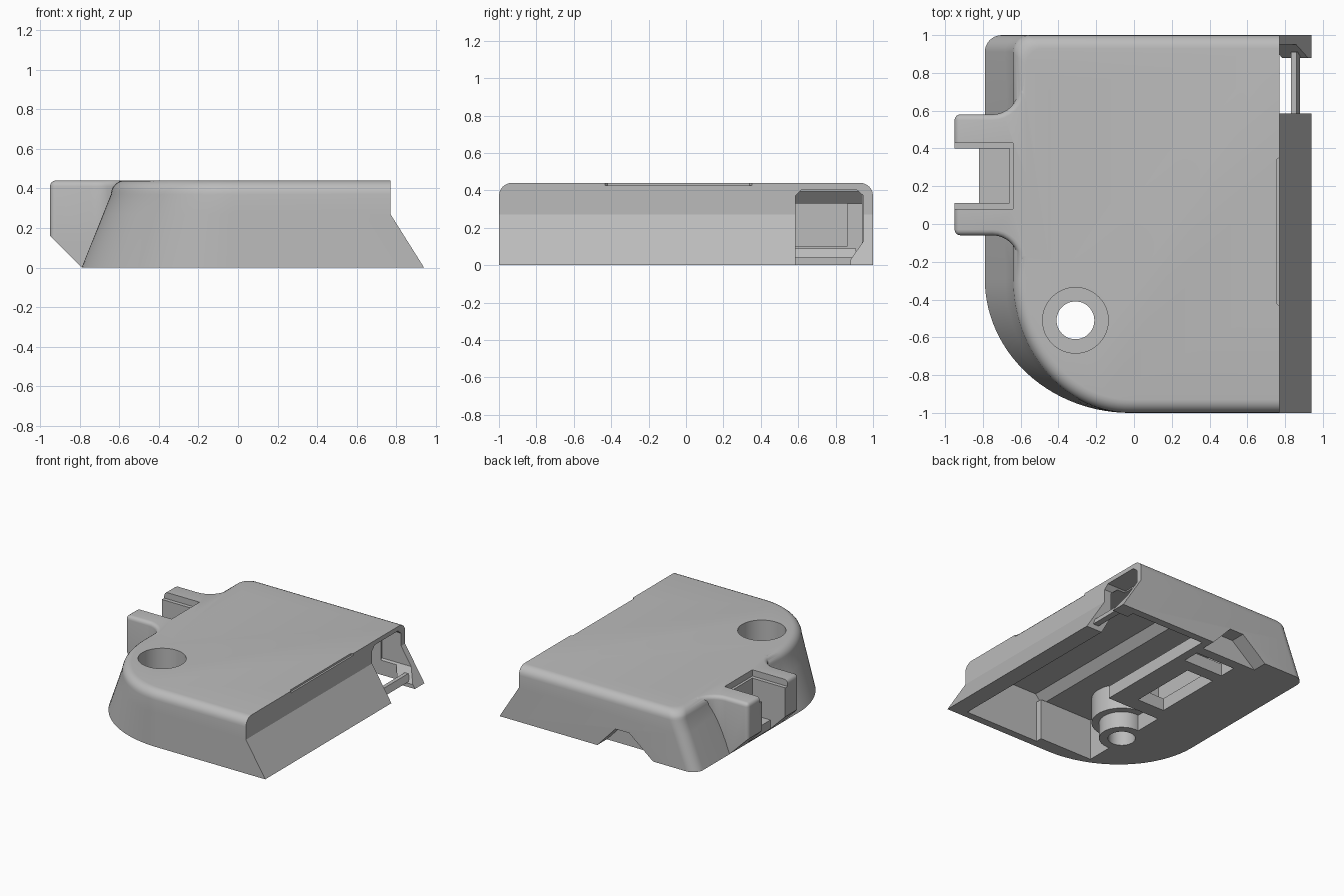
import bpy, bmesh, math
from mathutils import Vector

cube = bpy.data.objects.get("Cube")
if cube:
    bpy.data.objects.remove(cube, do_unlink=True)

grey = bpy.data.materials.new("plain grey")
grey.use_nodes = True
grey.diffuse_color = (0.5, 0.5, 0.5, 1)
grey.node_tree.nodes["Principled BSDF"].inputs["Base Color"].default_value = grey.diffuse_color


def finish(name, bm):
    bmesh.ops.recalc_face_normals(bm, faces=bm.faces)
    mesh = bpy.data.meshes.new(name)
    bm.to_mesh(mesh)
    bm.free()
    mesh.materials.append(grey)
    ob = bpy.data.objects.new(name, mesh)
    bpy.context.collection.objects.link(ob)
    return ob


def loft(name, rings):
    """Skin a stack of closed rings and cap both ends."""
    bm = bmesh.new()
    rows = [[bm.verts.new(p) for p in ring] for ring in rings]
    n = len(rows[0])
    for a, b in zip(rows, rows[1:]):
        for i in range(n):
            j = (i + 1) % n
            bm.faces.new((a[i], a[j], b[j], b[i]))
    bm.faces.new(rows[0])
    bm.faces.new(rows[-1])
    return finish(name, bm)


def prism(name, axis, points, lo, hi):
    """Extrude a 2D outline along an axis; the outline uses the other two in order."""
    def place(p, t):
        v = list(p)
        v.insert("xyz".index(axis), t)
        return v
    return loft(name, [[place(p, t) for p in points] for t in (lo, hi)])


def box(name, x, y, z):
    return prism(name, "z", [(x[0], y[0]), (x[1], y[0]), (x[1], y[1]), (x[0], y[1])], *z)


def arc(cx, cy, rx, ry, start, end, steps):
    return [(cx + rx * math.cos(a), cy + ry * math.sin(a)) for a in
            (math.radians(start + (end - start) * i / steps) for i in range(steps + 1))]


def disc(name, radius, lo, hi):
    return prism(name, "z", arc(HOLE[0], HOLE[1], radius, radius, 0, 352.5, 47), lo, hi)


def combine(ob, tool, operation):
    mod = ob.modifiers.new("join", "BOOLEAN")
    mod.object, mod.operation, mod.solver = tool, operation, "EXACT"
    bpy.context.view_layer.objects.active = ob
    bpy.ops.object.modifier_apply(modifier=mod.name)
    bpy.data.objects.remove(tool, do_unlink=True)


HOLE = (-0.31, -0.51)
TOP, ROUND = 0.44, 0.07


# Outer shell: leaning left side, large front corner, sloped right flange
def body_ring(z, inset):
    left = -0.79 + 0.4 * min(z, TOP - ROUND) + inset
    right = 0.94 - 0.17 * min(z / 0.27, 1)
    pts = [(right, -1 + inset), (right, 1 - inset)]
    pts += arc(left + 0.09, 0.91 - inset, 0.09, 0.09, 90, 180, 8)
    pts += arc(-0.02, -0.29, -0.02 - left, 0.71 - inset, 180, 270, 28)
    return [(x, y, z) for x, y in pts]


levels = [(0, 0), (0.27, 0)]
for i in range(7):
    a = math.pi / 12 * i
    levels.append((TOP - ROUND + ROUND * math.sin(a), ROUND * (1 - math.cos(a))))
body = loft("cover_body", [body_ring(*level) for level in levels])

# Clip housing on the left side, flared into the shell
outline = [(-0.45, -0.22)] + arc(-0.75, -0.2, 0.14, 0.14, 0, 90, 8)
outline += [(-0.95, -0.06), (-0.95, 0.58)] + arc(-0.75, 0.72, 0.14, 0.14, 270, 360, 8)
outline += [(-0.45, 0.74)]
clip = prism("clip_housing", "z", outline, 0, TOP)
bm = bmesh.new()
bm.from_mesh(clip.data)
rim = [e for e in bm.edges if all(v.co.z > TOP - 0.01 for v in e.verts)
       and any(v.co.x < -0.6 for v in e.verts)]
rim += [e for e in bm.edges if all(v.co.x < -0.94 for v in e.verts)
        and abs(e.verts[0].co.z - e.verts[1].co.z) > 0.1]
bmesh.ops.bevel(bm, geom=rim, offset=0.03, segments=4, profile=0.5, affect="EDGES")
bm.to_mesh(clip.data)
bm.free()
combine(clip, prism("chamfer", "y", [(-1.1, -0.1), (-0.69, -0.1), (-0.79, 0), (-0.95, 0.16),
                                     (-1.1, 0.31)], -0.5, 1), "DIFFERENCE")
combine(body, clip, "UNION")

cuts = [
    # Clip opening, floor pocket and shallow guide step
    box("clip_gap", (-1.1, -0.82), (0.11, 0.40), (-0.1, 0.6)),
    box("clip_pocket", (-1.1, -0.66), (0.11, 0.40), (0.1, 0.6)),
    box("clip_step", (-1.1, -0.64), (0.08, 0.43), (0.39, 0.6)),
    # Main hollow, following the sloped flange
    prism("main_hollow", "y", [(0.80, 0), (0.86, -0.1), (0.14, -0.1), (0.14, 0.33), (0.09, 0.33),
                               (0.15, 0.395), (0.67, 0.395), (0.71, 0.36), (0.71, 0.16)],
          -0.94, 0.94),
    box("front_hollow", (-0.33, 0.2), (-0.89, -0.12), (-0.1, 0.33)),
    box("upper_hollow", (-0.4, 0.2), (-0.2, 0.86), (0.1, 0.33)),
    # Openings in the floor plate
    box("floor_window", (-0.28, -0.04), (0.0, 0.56), (-0.1, 0.2)),
    box("small_floor_window", (-0.28, 0.07), (0.66, 0.8), (-0.1, 0.2)),
    # Ramped notch in the back edge
    prism("back_notch", "y", [(0.14, -0.06), (0.08, 0), (-0.08, 0.17), (-0.2, 0.17),
                              (-0.41, 0), (-0.48, -0.06)], 0.88, 1.1),
    # Side slot through the flange
    prism("side_slot", "x", [(0.585, -0.1), (0.585, 0.37), (0.62, 0.405), (0.91, 0.405),
                             (0.95, 0.37), (0.95, 0.13), (0.88, 0.03), (0.88, -0.1)], 0.6, 1.1),
    # Shallow relief along the top right edge
    prism("edge_relief", "z", [(0.755, -0.42), (0.8, -0.46), (0.8, 0.38), (0.755, 0.34)],
          0.425, 0.6),
]
for cut in cuts:
    combine(body, cut, "DIFFERENCE")

# Stepped screw boss with a counterbored hole
combine(body, disc("boss", 0.22, 0.13, 0.42), "UNION")
combine(body, disc("boss_foot", 0.165, 0, 0.2), "UNION")
combine(body, disc("hole", 0.1, -0.1, 0.6), "DIFFERENCE")
combine(body, disc("counterbore", 0.174, 0.2, 0.6), "DIFFERENCE")

# Thin bar bridging the side slot
bar = prism("slot_bar", "y", [(0.83, 0.04), (0.88, 0.04), (0.86, 0.09), (0.83, 0.09)], 0.56, 0.91)

for ob in (body, bar):
    bpy.ops.object.select_all(action="DESELECT")
    ob.select_set(True)
    bpy.context.view_layer.objects.active = ob
    bpy.ops.object.shade_smooth_by_angle(angle=math.radians(30))
